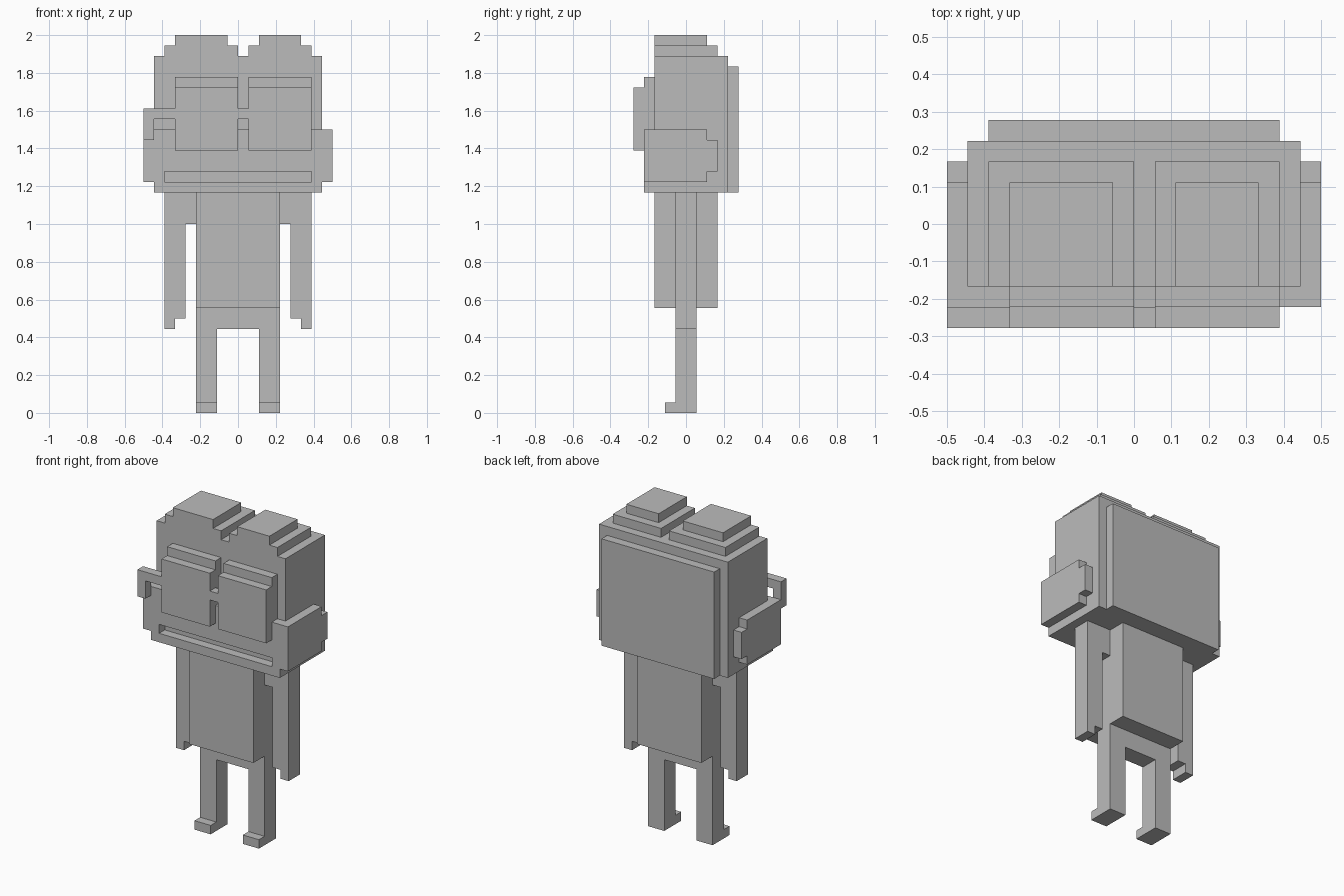
import bpy, bmesh
from mathutils import Vector

if "Cube" in bpy.data.objects:
    bpy.data.objects.remove(bpy.data.objects["Cube"])

U = 1 / 18  # block size

grey = bpy.data.materials.new("plain_grey")
grey.diffuse_color = (0.5, 0.5, 0.5, 1)
grey.use_nodes = True
grey.node_tree.nodes["Principled BSDF"].inputs["Base Color"].default_value = grey.diffuse_color


def cells(box):
    x0, x1, y0, y1, z0, z1 = box
    return {(x, y, z) for x in range(x0, x1) for y in range(y0, y1) for z in range(z0, z1)}


def mirrored(boxes):
    return boxes + [(-b[1], -b[0], *b[2:]) for b in boxes]


def block_part(name, boxes, cuts=()):
    """Merge boxes (x0, x1, y0, y1, z0, z1 in blocks) into one outer shell."""
    filled = set().union(*map(cells, boxes))
    for c in cuts:
        filled -= cells(c)
    bm = bmesh.new()
    verts = {}
    for cell in filled:
        for axis in range(3):
            a, b = (axis + 1) % 3, (axis + 2) % 3
            for side in (0, 1):
                near = list(cell)
                near[axis] += 2 * side - 1
                if tuple(near) in filled:
                    continue
                loop = []
                for da, db in ((0, 0), (1, 0), (1, 1), (0, 1)):
                    p = list(cell)
                    p[axis] += side
                    p[a] += da
                    p[b] += db
                    p = tuple(p)
                    if p not in verts:
                        verts[p] = bm.verts.new(Vector(p) * U)
                    loop.append(verts[p])
                bm.faces.new(loop if side else loop[::-1])
    bmesh.ops.dissolve_limit(bm, angle_limit=0.01, verts=bm.verts[:], edges=bm.edges[:])
    mesh = bpy.data.meshes.new(name)
    bm.to_mesh(mesh)
    bm.free()
    mesh.materials.append(grey)
    obj = bpy.data.objects.new(name, mesh)
    bpy.context.collection.objects.link(obj)
    return obj


# Head: skull, back plate, jaw, two stepped crown lobes and ears; mouth cut as a groove
block_part("head", [
    (-8, 8, -3, 4, 21, 34),
    (-7, 7, 4, 5, 21, 33),
    (-8, 8, -4, -3, 21, 27),
    (-7, 0, -3, 3, 34, 35), (1, 7, -3, 3, 34, 35),
    (-6, -1, -3, 2, 35, 36), (2, 6, -3, 2, 35, 36),
] + mirrored([(8, 9, -4, 2, 22, 27), (8, 9, 2, 3, 23, 26)]),
    cuts=[(-7, 7, -4, -3, 22, 23)])

# Glasses: two lenses with a stepped top, bridge, and hooked temple on one side
glasses = [(-9, -6, -5, -4, 28, 29), (-9, -8, -5, -4, 26, 28), (0, 1, -5, -4, 28, 29)]
for x in (-6, 1):
    glasses += [(x, x + 6, -5, -4, 25, 31), (x, x + 6, -4, -3, 27, 32)]
block_part("glasses", glasses)

# Torso
block_part("torso", [(-4, 4, -3, 3, 10, 21)])

# Arms: shoulder, arm and longer outer finger
arm = [(4, 7, -1, 1, 18, 21), (5, 7, -1, 1, 9, 18), (6, 7, -1, 1, 8, 9)]
block_part("right_arm", arm)
block_part("left_arm", mirrored(arm)[3:])

# Legs: hips, legs and feet
block_part("legs", [(-4, 4, -1, 1, 8, 10)]
           + mirrored([(2, 4, -1, 1, 0, 8), (2, 4, -2, -1, 0, 1)]))
